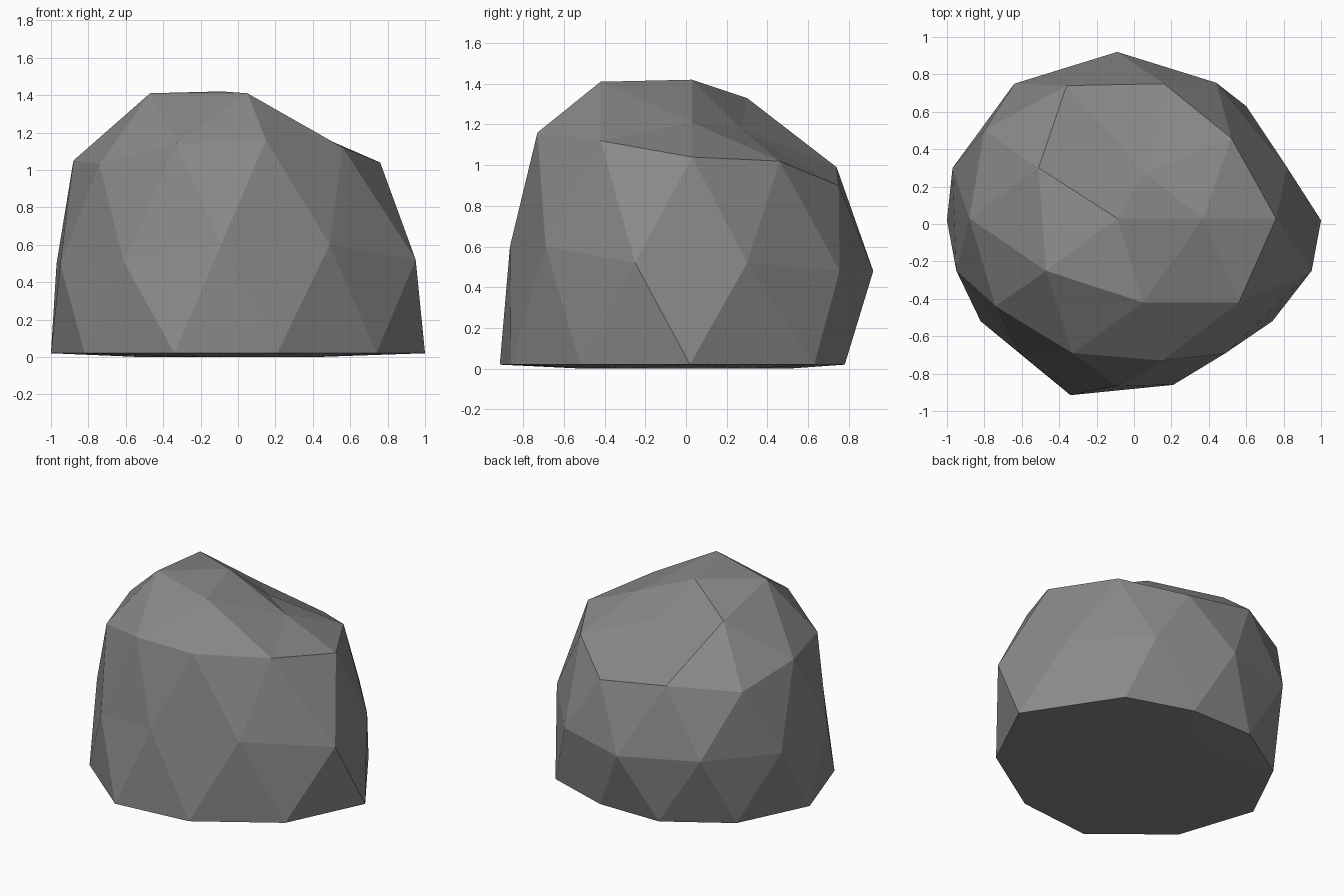
import bpy
import bmesh
import math

default_cube = bpy.data.objects.get("Cube")
if default_cube:
    bpy.data.objects.remove(default_cube, do_unlink=True)


def flat_material(name, colour):
    mat = bpy.data.materials.new(name)
    mat.use_nodes = True
    mat.diffuse_color = colour
    mat.node_tree.nodes["Principled BSDF"].inputs["Base Color"].default_value = colour
    return mat


def angle_around(vert):
    """Angle about z, counted from +x, with a little slack at zero."""
    return (math.atan2(vert.co.y, vert.co.x) + 0.1) % math.tau


def take_ring(bm, low, high):
    """Vertices of a unit sphere between two heights, in order of angle."""
    ring = [v for v in bm.verts if low < v.co.z < high]
    return sorted(ring, key=angle_around)


# Chipped cross-sections of the boulder, each counter-clockwise from +x
crown = [(.37, .03, 1.21), (.06, .27, 1.18), (-.51, .30, 1.33),
         (-.47, -.25, 1.41), (.05, -.42, 1.41)]
shoulder = [(.76, .03, 1.04), (.52, .46, 1.02), (.16, .75, .9),
            (-.36, .74, .99), (-.8, .5, .97), (-.88, .03, 1.05),
            (-.74, -.44, 1.03), (-.33, -.69, 1.14), (.15, -.73, 1.16),
            (.56, -.42, 1.12)]
waist = [(.82, .3, .52), (.44, .755, .48), (-.09, .92, .48),
         (-.64, .75, .52), (-.97, .3, .5), (-.95, -.25, .5),
         (-.61, -.69, .51), (-.09, -.865, .6), (.49, -.69, .6),
         (.95, -.25, .52)]
foot = [(1, .02), (.6, .63), (.14, .78), (-.33, .78), (-.76, .51),
        (-1, .02), (-.82, -.52), (-.34, -.915), (.21, -.86), (.74, -.52)]

bm = bmesh.new()
bmesh.ops.create_icosphere(bm, subdivisions=2, radius=1)

# Pick out every ring before anything moves
peak = take_ring(bm, 0.95, 1.1)
rings = [
    (take_ring(bm, 0.7, 0.95), crown),
    (take_ring(bm, 0.3, 0.7), shoulder),
    (take_ring(bm, -0.1, 0.1), waist),
    (take_ring(bm, -0.7, -0.3), [(x, y, 0.02) for x, y in foot]),
]
underside = take_ring(bm, -1.1, -0.7)

# Shape the sides and top
peak[0].co = (-.09, .03, 1.42)
for verts, section in rings:
    for vert, position in zip(verts, section):
        vert.co = position

# Press the underside flat
for vert in underside:
    vert.co.z = 0

bmesh.ops.recalc_face_normals(bm, faces=bm.faces)
mesh = bpy.data.meshes.new("boulder")
bm.to_mesh(mesh)
bm.free()

mesh.materials.append(flat_material("stone grey", (0.25, 0.25, 0.25, 1)))
boulder = bpy.data.objects.new("boulder", mesh)
bpy.context.collection.objects.link(boulder)
